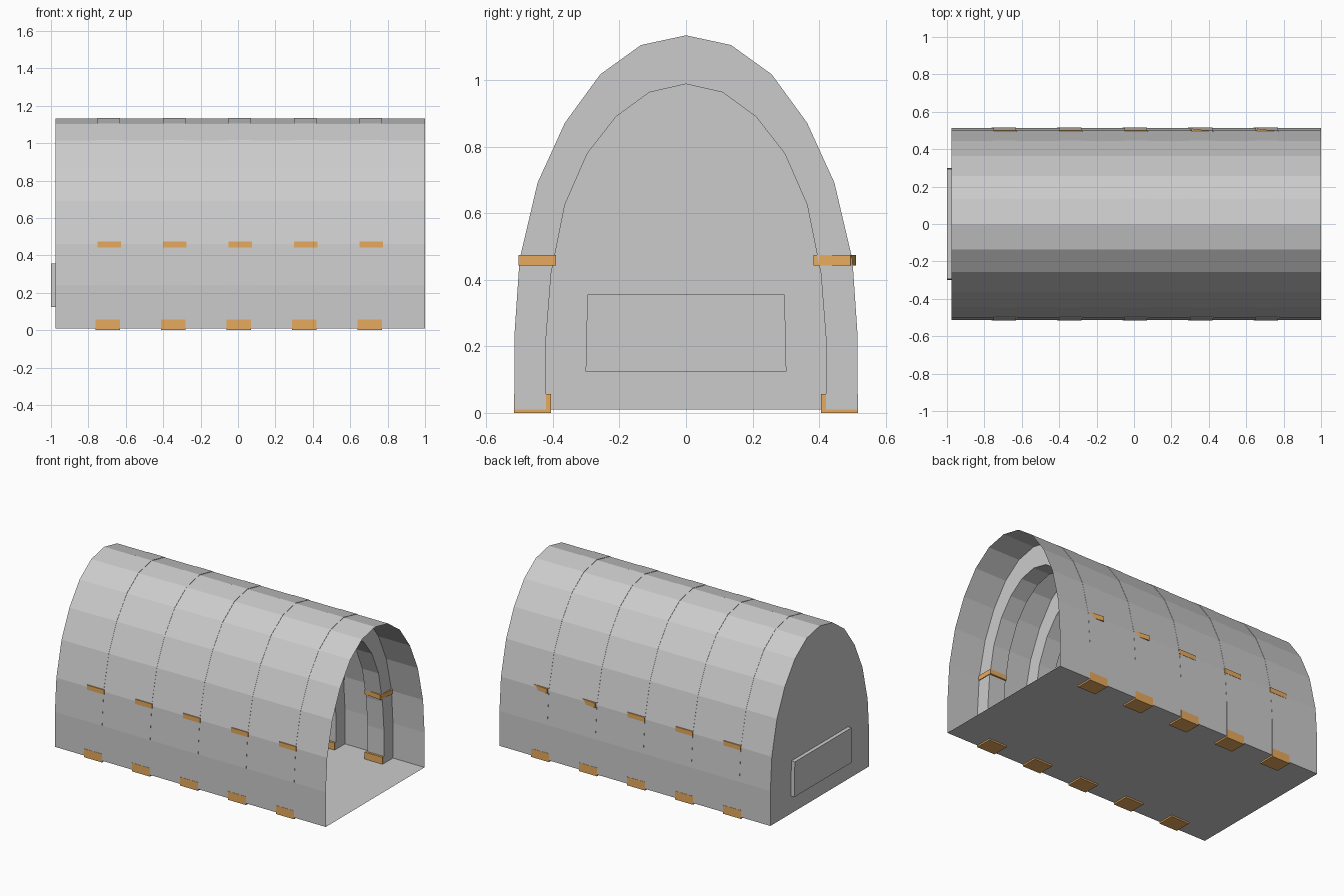
import bpy, bmesh, math
from mathutils import Matrix, Vector

if "Cube" in bpy.data.objects:
    bpy.data.objects.remove(bpy.data.objects["Cube"])

# Half profiles (y, z) from floor to crown
OUTER = [(0.514, 0.01), (0.514, 0.24), (0.499, 0.46), (0.445, 0.69),
         (0.363, 0.87), (0.257, 1.015), (0.135, 1.103), (0, 1.132)]
INNER = [(0.42, 0.01), (0.42, 0.23), (0.405, 0.42), (0.364, 0.625),
         (0.296, 0.78), (0.21, 0.89), (0.11, 0.963), (0, 0.988)]
X0, X1 = -0.975, 1.0
RIB_X = [-0.75, -0.4, -0.05, 0.3, 0.65]
RIB_W = 0.12

orange = bpy.data.materials.new("orange")
orange.diffuse_color = (0.8, 0.4, 0.11, 1)
orange.use_nodes = True
orange.node_tree.nodes["Principled BSDF"].inputs["Base Color"].default_value = orange.diffuse_color


def arch(half):
    return half + [(-y, z) for y, z in half[-2::-1]]


def make(name, verts, faces, mat=None):
    me = bpy.data.meshes.new(name)
    me.from_pydata(verts, [], faces)
    bm = bmesh.new()
    bm.from_mesh(me)
    bmesh.ops.remove_doubles(bm, verts=bm.verts, dist=1e-5)
    bmesh.ops.recalc_face_normals(bm, faces=bm.faces)
    bm.to_mesh(me)
    bm.free()
    ob = bpy.data.objects.new(name, me)
    bpy.context.collection.objects.link(ob)
    if mat:
        me.materials.append(mat)
    return ob


def loft(name, loops, closed_u=False, closed_v=False):
    n, m = len(loops[0]), len(loops)
    faces = []
    for j in range(m if closed_v else m - 1):
        for i in range(n if closed_u else n - 1):
            a, b = j * n, (j + 1) % m * n
            k = (i + 1) % n
            faces.append((a + i, a + k, b + k, b + i))
    return make(name, [v for l in loops for v in l], faces)


def box(name, lo, hi, turn=0):
    c = (Vector(lo) + Vector(hi)) / 2
    size = Vector(hi) - Vector(lo)
    me = bpy.data.meshes.new(name)
    bm = bmesh.new()
    bmesh.ops.create_cube(bm, size=1, matrix=Matrix.Translation(c)
                          @ Matrix.Rotation(turn, 4, 'Z') @ Matrix.Diagonal((*size, 1)))
    bm.to_mesh(me)
    bm.free()
    me.materials.append(orange)
    ob = bpy.data.objects.new(name, me)
    bpy.context.collection.objects.link(ob)


# Vault shell, open at the +x end
shell = arch(OUTER)
loft("vault_shell", [[(x, y, z) for y, z in shell] for x in (X0, X1)])

# Floor
w = OUTER[0][0]
make("floor", [(X0, -w, 0.01), (X1, -w, 0.01), (X1, w, 0.01), (X0, w, 0.01)], [(0, 1, 2, 3)])

# End wall in two halves around the niche opening
half = OUTER + [(0, 0.355), (0.295, 0.355), (0.3, 0.125), (0, 0.125), (0, 0.01)]
verts = [(X0, s * y, z) for s in (1, -1) for y, z in half]
n = len(half)
make("end_wall", verts, [tuple(range(n)), tuple(range(n, 2 * n))])

# Niche pushed outward through the end wall
rect = [(-0.3, 0.125), (0.3, 0.125), (0.295, 0.355), (-0.295, 0.355)]
make("wall_niche", [(x, y, z) for x in (X0, -1.0) for y, z in rect],
     [(0, 1, 5, 4), (1, 2, 6, 5), (2, 3, 7, 6), (3, 0, 4, 7), (4, 5, 6, 7)])

# Ribs with foot blocks and collars
for i, x in enumerate(RIB_X):
    o = [(y * 1.002, z * 1.002) for y, z in arch(OUTER)]
    p = arch(INNER)
    xe = x + RIB_W
    loops = [[(a, y, z) for y, z in prof]
             for a, prof in ((x, o), (xe, o), (xe, p), (x, p))]
    loft(f"rib_{i + 1}", loops, closed_v=True)
    for s, side in ((-1, "front"), (1, "rear")):
        foot = sorted((s * 0.406, s * 0.5165))
        box(f"foot_block_{side}_{i + 1}", (x - 0.012, foot[0], 0), (x + 0.12, foot[1], 0.056))
        turned = s > 0 and i > 2
        col = sorted((s * 0.39, s * 0.503))
        box(f"collar_{side}_{i + 1}", (x, col[0], 0.443), (x + 0.125, col[1], 0.474),
            math.radians(-7) if turned else 0)
